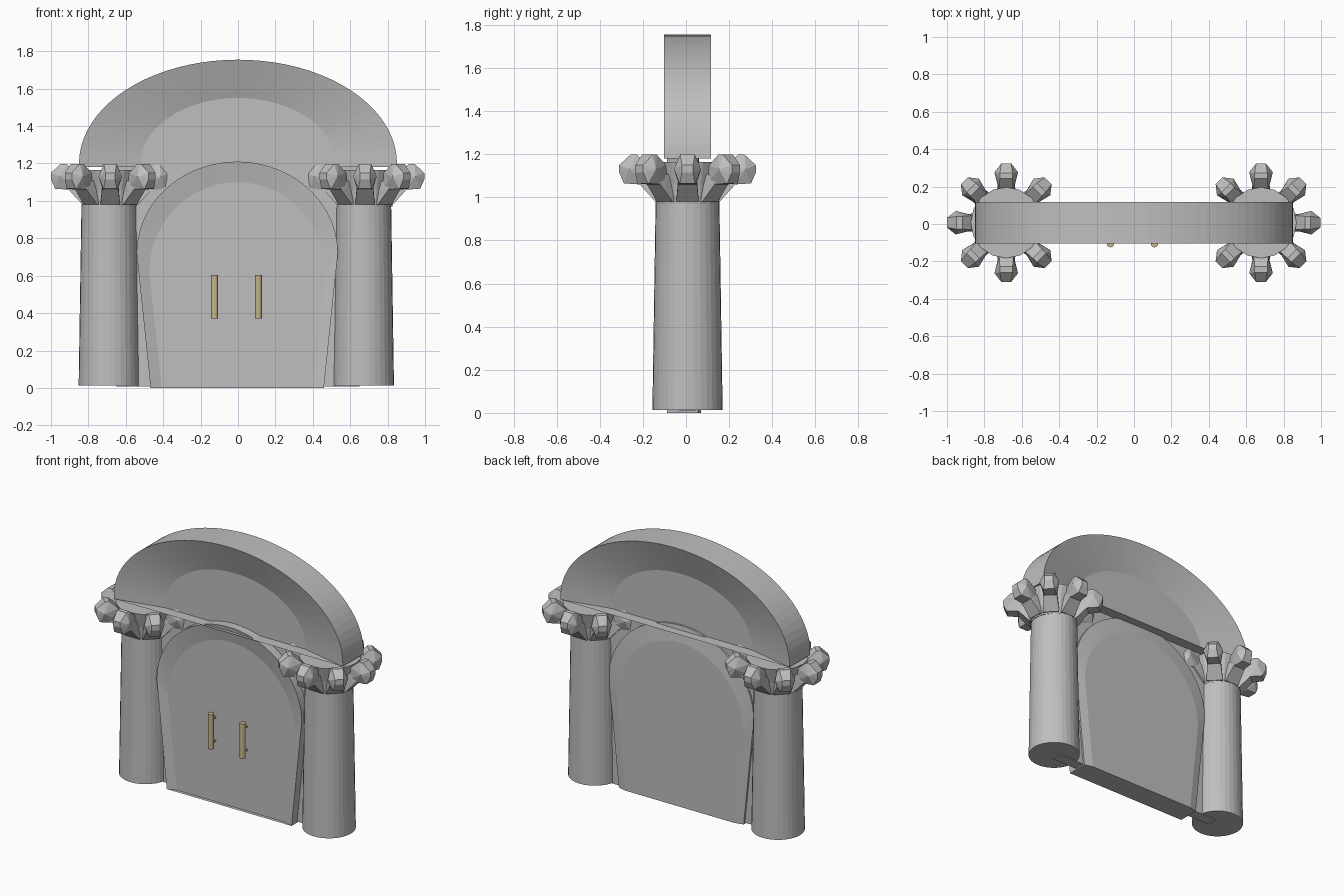
import bpy, bmesh, math
from mathutils import Vector

if "Cube" in bpy.data.objects:
    bpy.data.objects.remove(bpy.data.objects["Cube"])


def material(name, rgb):
    m = bpy.data.materials.new(name)
    m.diffuse_color = (*rgb, 1)
    m.use_nodes = True
    m.node_tree.nodes["Principled BSDF"].inputs["Base Color"].default_value = m.diffuse_color
    return m


STONE = material("grey_stone", (0.52, 0.52, 0.52))
BRASS = material("pale_brass", (0.56, 0.47, 0.26))
YC = 0.007  # depth centre of the wall and columns


def finish(bm, name, mat):
    bmesh.ops.recalc_face_normals(bm, faces=bm.faces)
    me = bpy.data.meshes.new(name)
    bm.to_mesh(me)
    bm.free()
    me.materials.append(mat)
    ob = bpy.data.objects.new(name, me)
    bpy.context.collection.objects.link(ob)
    return ob


def loft(name, loops, mat):
    """Skin a row of equal-length closed loops and cap both ends."""
    bm = bmesh.new()
    rows = [[bm.verts.new(p) for p in lp] for lp in loops]
    n = len(rows[0])
    for a, b in zip(rows, rows[1:]):
        for i in range(n):
            j = (i + 1) % n
            bm.faces.new((a[i], a[j], b[j], b[i]))
    bm.faces.new(rows[0])
    bm.faces.new(rows[-1])
    return finish(bm, name, mat)


def arch(y, half, spring, top, foot, z0, xc=0, n=40):
    """Half ellipse standing on two straight legs that end at z0."""
    pts = [(xc - foot, y, z0)]
    for i in range(n + 1):
        a = math.pi * (1 - i / n)
        pts.append((xc + half * math.cos(a), y, spring + (top - spring) * math.sin(a)))
    return pts + [(xc + foot, y, z0)]


def turned(name, x, y, profile, n, mat):
    """Round part from (radius, height) pairs."""
    loops = [[(x + r * math.cos(2 * math.pi * i / n), y + r * math.sin(2 * math.pi * i / n), z)
              for i in range(n)] for r, z in profile]
    return loft(name, loops, mat)


def box(name, lo, hi, mat):
    loops = [[(lo[0], lo[1], z), (hi[0], lo[1], z), (hi[0], hi[1], z), (lo[0], hi[1], z)]
             for z in (lo[2], hi[2])]
    return loft(name, loops, mat)


# Arch with a dished face on both sides
loft("arch", [arch(-0.03, 0.52, 1.2, 1.55, 0.52, 1.18),
              arch(-0.103, 0.85, 1.2, 1.755, 0.85, 1.18),
              arch(0.117, 0.85, 1.2, 1.755, 0.85, 1.18),
              arch(0.044, 0.52, 1.2, 1.55, 0.52, 1.18)], STONE)

# Wall behind the door, running down between the columns
box("back_wall", (-0.65, -0.03, 0.008), (0.65, 0.044, 1.18), STONE)

# Door slab: shallow dish in front, soft bevel behind
loft("door", [arch(-0.066, 0.47, 0.62, 1.10, 0.405, 0.0, -0.004),
              arch(-0.088, 0.538, 0.72, 1.21, 0.463, 0.0, -0.004),
              arch(0.056, 0.538, 0.72, 1.21, 0.463, 0.0, -0.004),
              arch(0.07, 0.47, 0.62, 1.10, 0.405, 0.0, -0.004)], STONE)

# Petal pieces as (radius, half width, height), mirrored across the width
STEM = [(0.12, 0.05, 0.98), (0.149, 0.052, 0.98), (0.14, 0.04, 1.12),
        (0.20, 0.046, 1.06), (0.24, 0.042, 1.08)]
GEM = [(0.17, 0.038, 1.07), (0.18, 0.038, 1.15), (0.235, 0.034, 1.198),
       (0.265, 0.034, 1.198), (0.27, 0.063, 1.13), (0.22, 0.04, 1.06),
       (0.295, 0.035, 1.065), (0.317, 0.026, 1.115), (0.317, 0.026, 1.15)]


def capital(name, x):
    bm = bmesh.new()
    for k in range(8):
        a = k * math.pi / 4
        out = Vector((math.cos(a), math.sin(a), 0))
        side = Vector((-out.y, out.x, 0))
        for piece in (STEM, GEM):
            vs = [bm.verts.new(Vector((x, YC, z)) + out * r + side * w * s)
                  for r, w, z in piece for s in (-1, 1)]
            res = bmesh.ops.convex_hull(bm, input=vs)
            junk = {v for v in res["geom_interior"] + res["geom_unused"]
                    if isinstance(v, bmesh.types.BMVert)}
            bmesh.ops.delete(bm, geom=list(junk), context='VERTS')
    bmesh.ops.dissolve_limit(bm, angle_limit=0.02, verts=bm.verts, edges=bm.edges)
    finish(bm, name, STONE)


# Columns, flared capital cores and petals
for s, tag in ((-1, "left"), (1, "right")):
    turned(tag + "_column", 0.68 * s - 0.009, YC, [(0.163, 0.013), (0.148, 0.98)], 32, STONE)
    turned(tag + "_capital_core", 0.681 * s - 0.002, YC,
           [(0.146, 0.97), (0.16, 1.06), (0.19, 1.165)], 16, STONE)
    capital(tag + "_capital_petals", 0.681 * s - 0.002)

# Door handles: upright bar on two short pegs
for x, tag in ((-0.126, "left"), (0.109, "right")):
    turned(tag + "_handle", x, -0.106, [(0.019, 0.372), (0.019, 0.605)], 16, BRASS)
    for z, part in ((0.41, "lower"), (0.567, "upper")):
        loops = [[(x + 0.009 * math.cos(i * math.pi / 4), y, z + 0.009 * math.sin(i * math.pi / 4))
                  for i in range(8)] for y in (-0.106, -0.06)]
        loft(f"{tag}_handle_{part}_peg", loops, BRASS)
